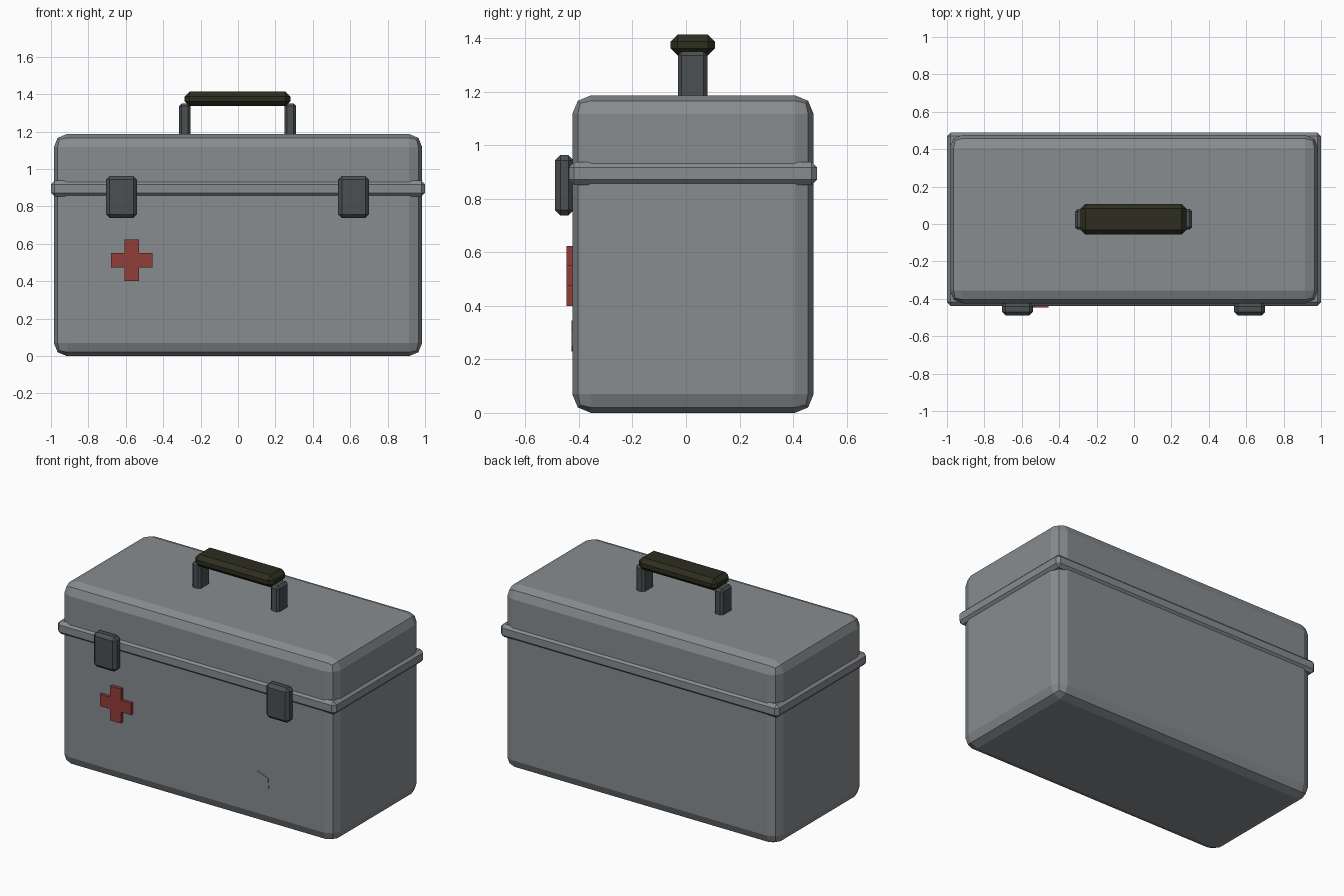
import bpy, bmesh
from mathutils import Vector

if "Cube" in bpy.data.objects:
    bpy.data.objects.remove(bpy.data.objects["Cube"])


def material(name, rgb):
    m = bpy.data.materials.new(name)
    m.diffuse_color = (*rgb, 1)
    m.use_nodes = True
    m.node_tree.nodes["Principled BSDF"].inputs["Base Color"].default_value = m.diffuse_color
    return m


GREY = material("case grey", (0.246, 0.262, 0.275))
DARK = material("dark metal", (0.069, 0.080, 0.082))
GRIP = material("dark olive grip", (0.027, 0.026, 0.014))
RED = material("faded red", (0.283, 0.048, 0.041))


def finish(name, bm, mat):
    bmesh.ops.recalc_face_normals(bm, faces=bm.faces)
    me = bpy.data.meshes.new(name)
    bm.to_mesh(me)
    bm.free()
    me.materials.append(mat)
    ob = bpy.data.objects.new(name, me)
    bpy.context.collection.objects.link(ob)
    return ob


def box_mesh(x, y, z, bevel, segments=1):
    """Bevelled box from (min, max) ranges."""
    bm = bmesh.new()
    bmesh.ops.create_cube(bm, size=1)
    for v in bm.verts:
        v.co = Vector([r[0] + (c + 0.5) * (r[1] - r[0])
                       for c, r in zip(v.co, (x, y, z))])
    bmesh.ops.bevel(bm, geom=bm.edges[:], offset=bevel, segments=segments,
                    profile=0.5, affect='EDGES')
    return bm


def box(name, mat, x, y, z, bevel):
    return finish(name, box_mesh(x, y, z, bevel), mat)


def plate(name, mat, points, front, back):
    """Extrude an x-z outline along y."""
    bm = bmesh.new()
    face = bm.faces.new([bm.verts.new((x, front, z)) for x, z in points])
    ext = bmesh.ops.extrude_face_region(bm, geom=[face], use_keep_orig=True)
    for g in ext["geom"]:
        if isinstance(g, bmesh.types.BMVert):
            g.co.y = back
    return finish(name, bm, mat)


# Case: one rounded block split into lower tub and lid at the rim
SPLIT = 0.895
for name, upper in (("case_tub", False), ("case_lid", True)):
    bm = box_mesh((-0.985, 0.985), (-0.425, 0.477), (0, 1.187), 0.07, 2)
    bmesh.ops.bisect_plane(bm, geom=bm.verts[:] + bm.edges[:] + bm.faces[:],
                           plane_co=(0, 0, SPLIT), plane_no=(0, 0, 1),
                           clear_inner=upper, clear_outer=not upper)
    finish(name, bm, GREY)

# Rim around the joint
box("rim", GREY, (-1, 1), (-0.438, 0.49), (0.852, 0.938), 0.02)

# Front latches
for side, cx in (("left", -0.623), ("right", 0.618)):
    box("latch_" + side, DARK, (cx - 0.083, cx + 0.083), (-0.49, -0.42),
        (0.738, 0.963), 0.02)

# Handle posts and grip
for side, cx in (("left", -0.285), ("right", 0.28)):
    box("handle_post_" + side, DARK, (cx - 0.031, cx + 0.031), (-0.03, 0.08),
        (1.17, 1.35), 0.014)
box("handle_grip", GRIP, (-0.285, 0.28), (-0.057, 0.108), (1.336, 1.414), 0.026)

# Raised red cross
a, b, cx, cz = 0.038, 0.112, -0.568, 0.512
outline = [(-a, -b), (a, -b), (a, -a), (b, -a), (b, a), (a, a),
           (a, b), (-a, b), (-a, a), (-b, a), (-b, -a), (-a, -a)]
plate("cross", RED, [(cx + x, cz + z) for x, z in outline], -0.446, -0.42)

# Small uneven patch on the front
plate("front_patch", GREY,
      [(0.385, 0.245), (0.39, 0.305), (0.44, 0.345), (0.515, 0.315),
       (0.52, 0.25), (0.485, 0.23), (0.41, 0.24)], -0.428, -0.42)
